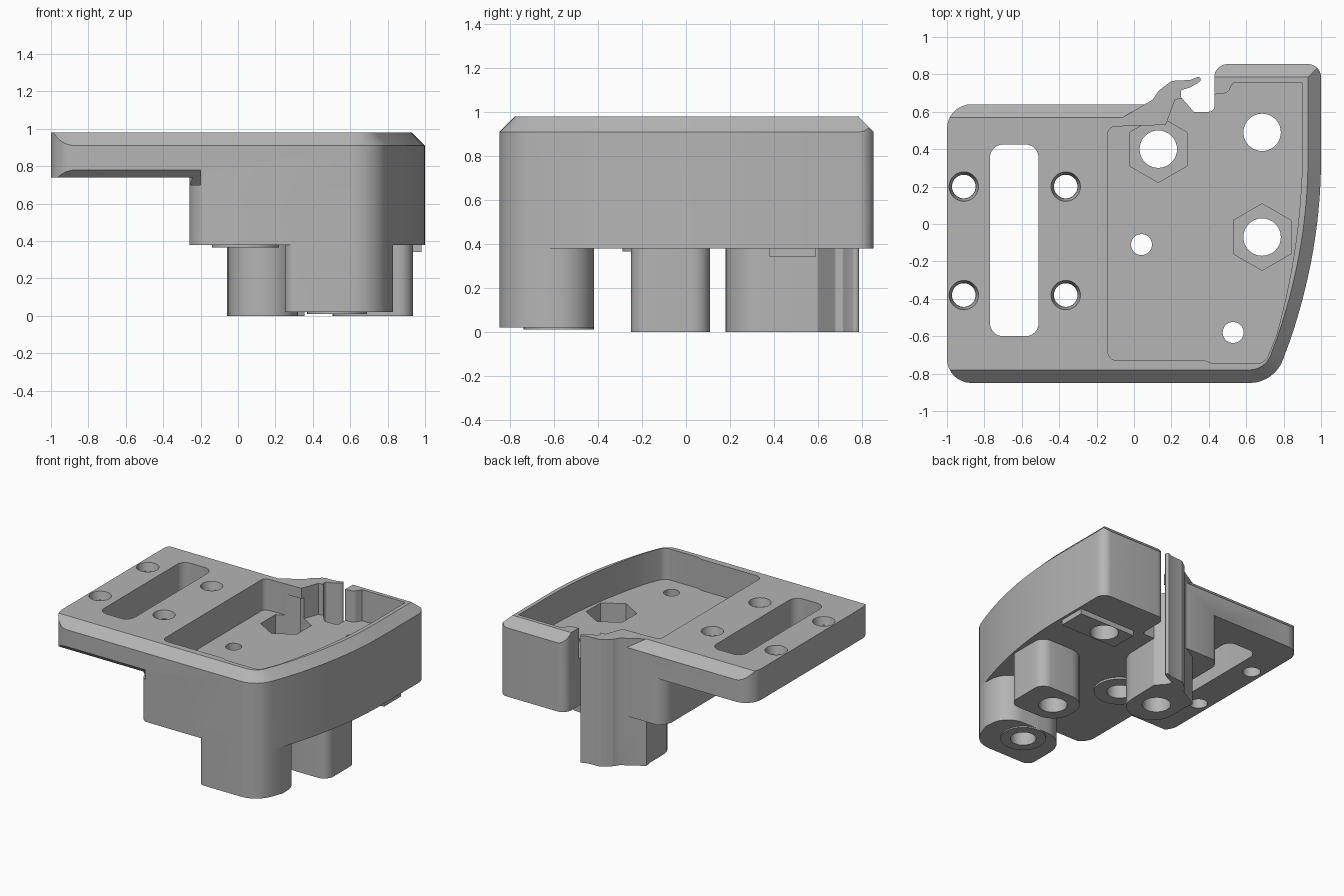
import bpy, bmesh, math
from mathutils import Vector

cube = bpy.data.objects.get("Cube")
if cube:
    bpy.data.objects.remove(cube)

grey = bpy.data.materials.new("plain grey")
grey.use_nodes = True
colour = (0.46, 0.46, 0.46, 1)
grey.diffuse_color = colour
grey.node_tree.nodes["Principled BSDF"].inputs["Base Color"].default_value = colour


def rounded(points, steps=8):
    """Turn (x, y, radius) corners into a filleted outline."""
    out = []
    n = len(points)
    for i, p in enumerate(points):
        c = Vector(p[:2])
        r = p[2] if len(p) > 2 else 0
        if not r:
            out.append(c)
            continue
        a = (Vector(points[i - 1][:2]) - c).normalized()
        b = (Vector(points[(i + 1) % n][:2]) - c).normalized()
        half = a.angle(b) / 2
        centre = c + (a + b).normalized() * (r / math.sin(half))
        tangent = r / math.tan(half)
        v0, v1 = c + a * tangent - centre, c + b * tangent - centre
        sweep = v0.angle_signed(v1)
        start = math.atan2(v0.y, v0.x)
        for k in range(steps + 1):
            t = start - sweep * k / steps
            out.append(centre + Vector((math.cos(t), math.sin(t))) * r)
    return out


def inset(points, d):
    """Move a counter-clockwise outline inwards by d."""
    out = []
    for i, p in enumerate(points):
        e0 = (p - points[i - 1]).normalized()
        e1 = (points[(i + 1) % len(points)] - p).normalized()
        n0, n1 = Vector((-e0.y, e0.x)), Vector((-e1.y, e1.x))
        m = n0 + n1
        out.append(p + m * (2 * d / m.length_squared))
    return out


def loft(name, rings):
    """Solid through (z, outline) rings that share a point count."""
    bm = bmesh.new()
    loops = [[bm.verts.new((p[0], p[1], z)) for p in pts] for z, pts in rings]
    n = len(loops[0])
    for lo, hi in zip(loops, loops[1:]):
        for i in range(n):
            j = (i + 1) % n
            bm.faces.new((lo[i], lo[j], hi[j], hi[i]))
    bm.faces.new(loops[0][::-1])
    bm.faces.new(loops[-1])
    bmesh.ops.recalc_face_normals(bm, faces=bm.faces)
    mesh = bpy.data.meshes.new(name)
    bm.to_mesh(mesh)
    bm.free()
    mesh.materials.append(grey)
    ob = bpy.data.objects.new(name, mesh)
    bpy.context.collection.objects.link(ob)
    return ob


def prism(name, points, z0, z1):
    pts = rounded(points)
    return loft(name, [(z0, pts), (z1, pts)])


def ring(x, y, r, sides=40, turn=0.0):
    return [(x + r * math.cos(turn + math.tau * k / sides),
             y + r * math.sin(turn + math.tau * k / sides)) for k in range(sides)]


def cylinder(name, x, y, r, z0, z1, r1=None, sides=40, turn=0.0):
    return loft(name, [(z0, ring(x, y, r, sides, turn)),
                       (z1, ring(x, y, r1 or r, sides, turn))])


def combine(target, tool, operation):
    tool.hide_render = True
    mod = target.modifiers.new("combine", "BOOLEAN")
    mod.operation, mod.solver, mod.object = operation, "EXACT", tool
    bpy.context.view_layer.objects.active = target
    bpy.ops.object.modifier_apply(modifier=mod.name)
    bpy.data.objects.remove(tool)


def bow(x, depth, y0, y1, length, steps=14):
    """Bowed right-hand side, running from front to back."""
    ys = [y0 + (y1 - y0) * k / steps for k in range(steps + 1)]
    return [(x - depth * ((y1 - y) / length) ** 2, y) for y in ys]


side = bow(1.0, 0.2, -0.62, 0.35, 1.07)
front_corner = (0.75, -0.85, 0.19)

# Main body, with a chamfer along the front, right and back top edges
body = prism("bracket_body", [(-1, -0.85, 0.13), front_corner] + side + [
    (1, 0.855, 0.07), (0.43, 0.855, 0.07), (0.43, 0.60, 0.03),
    (0.25, 0.60), (0.10, 0.64), (-1, 0.64, 0.13)], 0.38, 0.98)
edge = rounded([(-1.4, -0.85), front_corner] + side + [
    (1, 0.855), (0.3, 0.855), (0.3, 0.64), (-1.4, 0.64)])
chamfer = loft("chamfer", [(0.3, inset(edge, -0.02)), (0.89, inset(edge, -0.02)),
                           (1.02, inset(edge, 0.11))])
combine(body, chamfer, "INTERSECT")

# Space under the thin mounting plate
combine(body, prism("under_plate", [
    (-1.2, -1), (-0.08, -1), (-0.08, -0.87), (-0.26, -0.85, 0.12),
    (-0.26, 0.64, 0.12), (-0.08, 0.66), (-0.08, 0.9), (-1.2, 0.9)], 0.2, 0.74), "DIFFERENCE")
wedge = prism("plate_bevel", [(-0.9, 0.70), (-0.77, 0.70), (-0.9, 0.83)], -1.2, -0.2)
for v in wedge.data.vertices:
    v.co = (v.co.z, v.co.x, v.co.y)
combine(body, wedge, "DIFFERENCE")

# Hooked rear post, front corner post, side post, boss and underside clip
parts = [
    prism("hook_post", [
        (-0.05, 0.18, 0.17), (0.31, 0.18, 0.17), (0.32, 0.60, 0.02), (0.25, 0.68, 0.02),
        (0.25, 0.715, 0.01), (0.30, 0.73), (0.36, 0.765, 0.015), (0.35, 0.79, 0.01),
        (0.30, 0.77), (0.2, 0.765, 0.05), (0.13, 0.71, 0.03), (0.1, 0.665),
        (-0.06, 0.57), (-0.05, 0.5)], 0, 0.98),
    prism("front_post", [(0.25, -0.85, 0.06), front_corner, (0.83, -0.635),
                         (0.82, -0.42, 0.16), (0.25, -0.42, 0.2)], 0.02, 0.5),
    cylinder("front_post_collar", 0.53, -0.58, 0.16, 0.01, 0.1),
    prism("side_post", [(0.505, -0.25, 0.16), (0.935, -0.25, 0.08),
                        (0.935, 0.11, 0.08), (0.505, 0.11, 0.16)], 0, 0.5),
    cylinder("small_boss", 0.04, -0.11, 0.18, 0.365, 0.5),
    prism("clip_pad", [(0.5, 0.38), (0.98, 0.38), (0.98, 0.59), (0.5, 0.59)], 0.34, 0.45),
]
for part in parts:
    combine(body, part, "UNION")

# Open tray
cuts = [prism("tray", [(-0.14, -0.73, 0.05), (0.38, -0.73), (0.42, -0.745), (0.70, -0.745, 0.06)]
              + bow(0.9, 0.14, -0.6, 0.4, 1.0)
              + [(0.9, 0.755), (0.53, 0.755), (0.50, 0.70, 0.04), (0.40, 0.69), (0.40, 0.63),
                 (0.25, 0.67), (0.22, 0.665), (0.17, 0.53), (-0.14, 0.52, 0.04)], 0.74, 1.2)]

# Long slot
cuts.append(prism("slot", [(-0.77, -0.6, 0.07), (-0.51, -0.6, 0.07),
                           (-0.51, 0.425, 0.07), (-0.77, 0.425, 0.07)], 0.5, 1.2))

# Countersunk mounting holes
for x in (-0.91, -0.365):
    for y in (-0.38, 0.2):
        cuts.append(cylinder("mount_hole", x, y, 0.063, 0.5, 1.2))
        cuts.append(cylinder("countersink", x, y, 0.065, 0.92, 1.0, 0.083))

# Nut pockets, bolt holes and counterbored small holes
for x, y in ((0.13, 0.40), (0.685, -0.07)):
    cuts.append(cylinder("nut_pocket", x, y, 0.178, 0.54, 0.9, sides=6, turn=math.pi / 6))
for x, y in ((0.13, 0.40), (0.685, -0.07), (0.685, 0.49)):
    cuts.append(cylinder("bolt_hole", x, y, 0.1, -0.2, 0.9))
for x, y in ((0.04, -0.11), (0.53, -0.58)):
    cuts.append(cylinder("small_hole", x, y, 0.056, -0.2, 0.9))
    cuts.append(cylinder("counterbore", x, y, 0.09, -0.2, 0.6))
for cut in cuts:
    combine(body, cut, "DIFFERENCE")

bpy.ops.object.select_all(action="DESELECT")
body.select_set(True)
bpy.context.view_layer.objects.active = body
bpy.ops.object.shade_smooth_by_angle(angle=math.radians(28))
